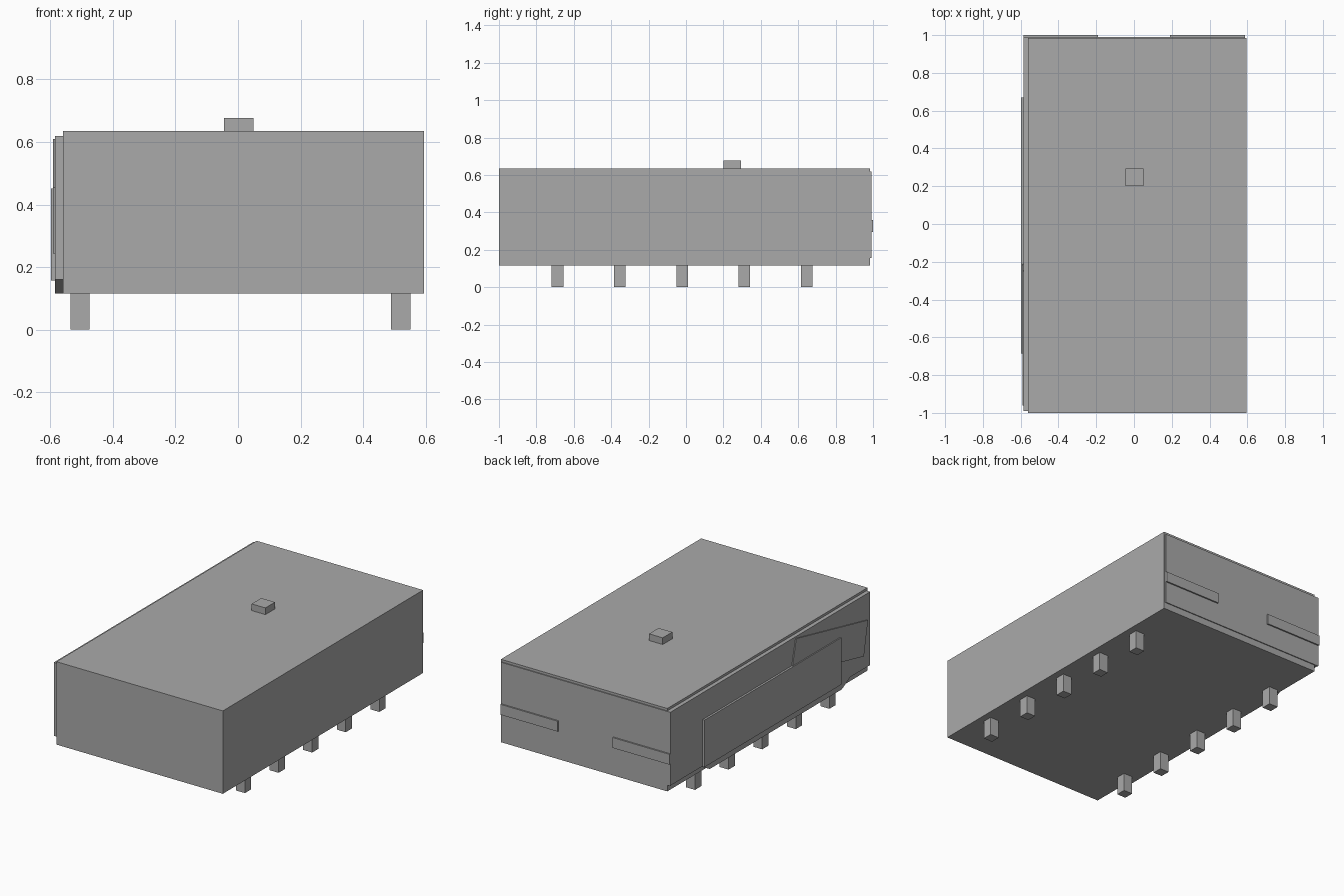
import bpy
import bmesh

old = bpy.data.objects.get("Cube")
if old:
    bpy.data.objects.remove(old, do_unlink=True)

grey = bpy.data.materials.new("plain grey")
grey.use_nodes = True
colour = (0.4, 0.4, 0.4, 1)
grey.diffuse_color = colour
grey.node_tree.nodes["Principled BSDF"].inputs["Base Color"].default_value = colour


def prism(name, outline, x0, x1):
    """Extrude a closed (y, z) outline along x."""
    bm = bmesh.new()
    face = bm.faces.new([bm.verts.new((x0, y, z)) for y, z in outline])
    side = bmesh.ops.extrude_face_region(bm, geom=[face])["geom"]
    for v in side:
        if isinstance(v, bmesh.types.BMVert):
            v.co.x = x1
    bmesh.ops.recalc_face_normals(bm, faces=bm.faces[:])
    mesh = bpy.data.meshes.new(name)
    bm.to_mesh(mesh)
    bm.free()
    mesh.materials.append(grey)
    obj = bpy.data.objects.new(name, mesh)
    bpy.context.collection.objects.link(obj)
    return obj


def box(name, x, y, z):
    """Box from (min, max) ranges."""
    return prism(name, [(y[0], z[0]), (y[1], z[0]), (y[1], z[1]), (y[0], z[1])], *x)


# Main body and roof block
box("body", (-0.56, 0.595), (-1, 0.985), (0.115, 0.635))
box("roof_block", (-0.045, 0.05), (0.2, 0.295), (0.635, 0.677))

# Two rows of feet
for side, x in (("right", -0.505), ("left", 0.52)):
    for i in range(5):
        y = -0.687 + 0.333 * i
        box(f"{side}_foot_{i + 1}", (x - 0.031, x + 0.031), (y - 0.031, y + 0.031), (0, 0.115))

# Back panel with a raised band at each end
box("back_panel", (-0.585, 0.587), (0.985, 0.991), (0.157, 0.62))
box("back_band_right", (-0.585, -0.19), (0.991, 1), (0.295, 0.36))
box("back_band_left", (0.19, 0.587), (0.991, 1), (0.295, 0.36))

# Side skin with a lowered middle, and the plates on it
prism("side_skin", [(-0.99, 0.62), (-0.99, 0.16), (-0.79, 0.16), (-0.71, 0.115),
                    (0.6, 0.115), (0.68, 0.16), (0.991, 0.16), (0.991, 0.62)], -0.585, -0.56)
prism("slanted_plate", [(-0.25, 0.61), (-0.2, 0.4), (-0.92, 0.243), (-0.96, 0.455)], -0.591, -0.585)
box("side_plate", (-0.598, -0.585), (-0.685, 0.67), (0.157, 0.452))
